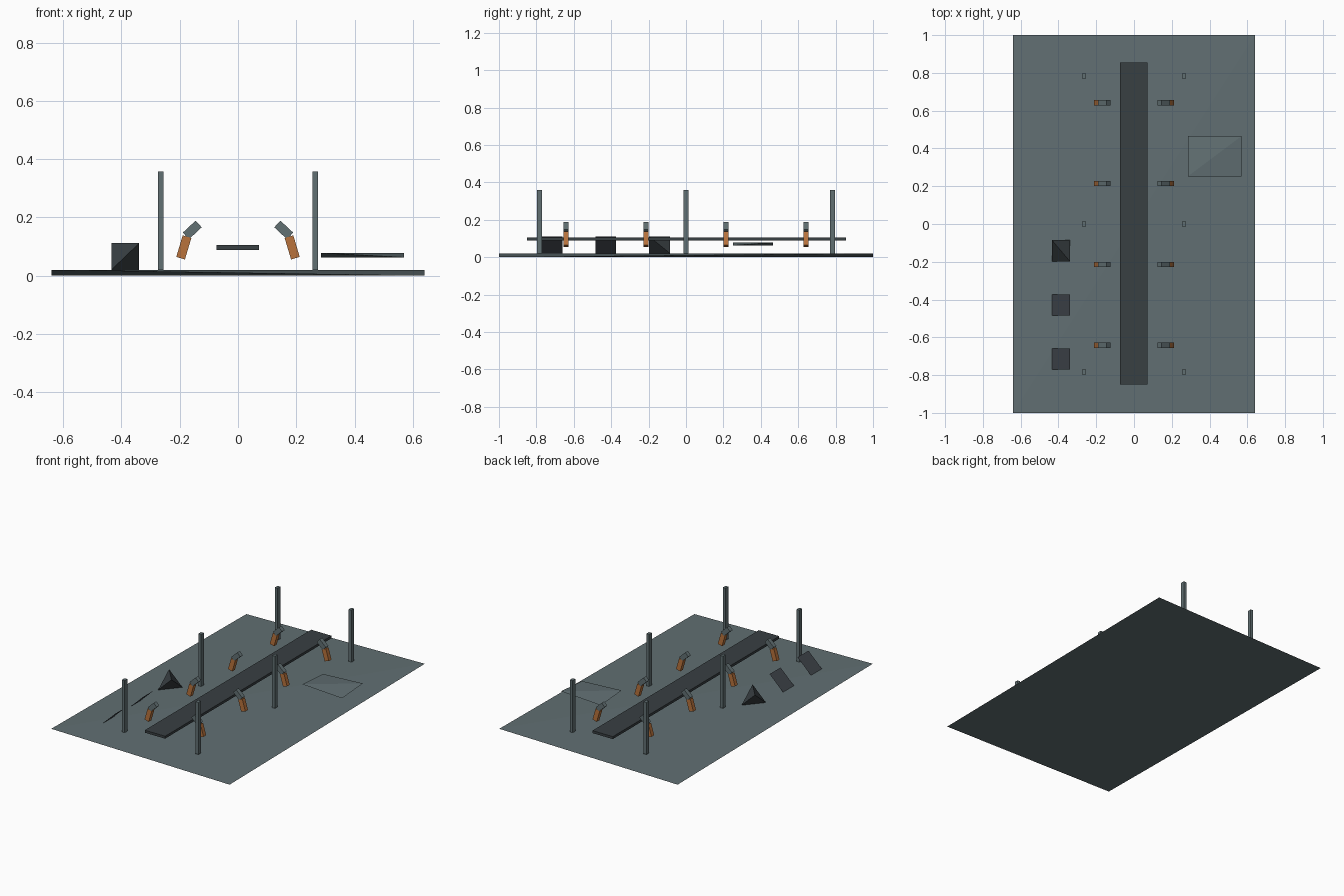
import bpy, bmesh
from mathutils import Matrix, Vector

if "Cube" in bpy.data.objects:
    bpy.data.objects.remove(bpy.data.objects["Cube"])


def material(name, rgb):
    m = bpy.data.materials.new(name)
    m.diffuse_color = (*rgb, 1)
    m.use_nodes = True
    m.node_tree.nodes["Principled BSDF"].inputs["Base Color"].default_value = m.diffuse_color
    return m


SLATE = material("slate", (0.12, 0.16, 0.17))
DARK = material("dark_slate", (0.04, 0.05, 0.055))
CHARCOAL = material("charcoal", (0.05, 0.058, 0.07))
ORANGE = material("orange", (0.48, 0.17, 0.045))


def finish(bm, name, mat):
    mesh = bpy.data.meshes.new(name)
    bm.to_mesh(mesh)
    bm.free()
    mesh.materials.append(mat)
    obj = bpy.data.objects.new(name, mesh)
    bpy.context.collection.objects.link(obj)
    return obj


def box(name, center, size, mat, tilt=0.0):
    bm = bmesh.new()
    bmesh.ops.create_cube(bm, size=1)
    bm.transform(Matrix.Translation(center) @ Matrix.Rotation(tilt, 4, 'Y')
                 @ Matrix.Diagonal((*size, 1)))
    return finish(bm, name, mat)


def wedge(name, lo, hi, mat, rising):
    """Four-faced solid filling a box: top ridge on one diagonal, bottom on the other."""
    (x0, y0, z0), (x1, y1, z1) = lo, hi
    a, b = (z1, z0) if rising else (z0, z1)
    bm = bmesh.new()
    for p in ((x0, y0, a), (x1, y1, a), (x0, y1, b), (x1, y0, b)):
        bm.verts.new(p)
    bmesh.ops.convex_hull(bm, input=bm.verts[:])
    bmesh.ops.recalc_face_normals(bm, faces=bm.faces[:])
    return finish(bm, name, mat)


# Base plate and small raised panel, both very thin wedges
wedge("base_plate", (-0.64, -1, 0), (0.64, 1, 0.02), SLATE, True)
wedge("side_panel", (0.285, 0.252, 0.063), (0.57, 0.466, 0.078), SLATE, True)

# Long centre bar
box("centre_bar", (-0.001, 0.003, 0.097), (0.146, 1.706, 0.016), DARK)

# Posts and bent ribs, mirrored left and right
for side, s in (("left", -1), ("right", 1)):
    for i, y in enumerate((-0.784, 0, 0.784)):
        box(f"{side}_post_{i}", (s * 0.265, y, 0.189), (0.02, 0.027, 0.338), SLATE)
    for i, y in enumerate((-0.642, -0.214, 0.214, 0.642)):
        box(f"{side}_rib_lower_{i}", (s * 0.186, y, 0.097),
            (0.031, 0.027, 0.077), ORANGE, -s * 0.29)
        box(f"{side}_rib_upper_{i}", (s * 0.157, y, 0.157),
            (0.031, 0.027, 0.06), SLATE, -s * 0.82)

# Row of blocks: one four-faced wedge and two sloping plates
wedge("wedge_block", (-0.435, -0.198, 0.02), (-0.339, -0.085, 0.112), DARK, False)
for i, y in enumerate((-0.429, -0.715)):
    bm = bmesh.new()
    bm.faces.new([bm.verts.new(p) for p in (
        (-0.435, y - 0.056, 0.02), (-0.339, y - 0.056, 0.112),
        (-0.339, y + 0.056, 0.112), (-0.435, y + 0.056, 0.02))])
    finish(bm, f"sloping_plate_{i}", CHARCOAL)
